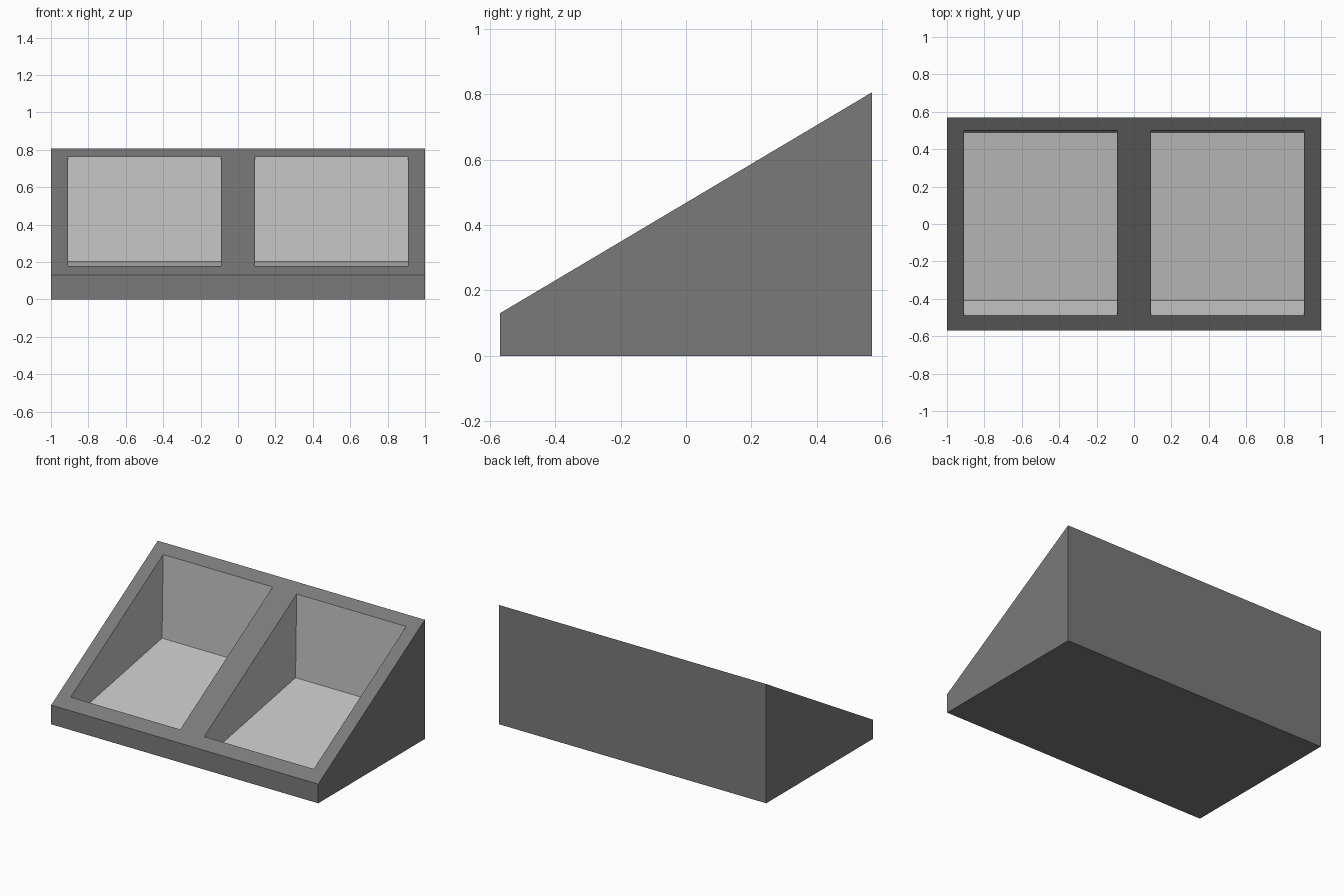
import bpy
import bmesh

if "Cube" in bpy.data.objects:
    bpy.data.objects.remove(bpy.data.objects["Cube"])

# Materials
def flat(name, v):
    m = bpy.data.materials.new(name)
    m.diffuse_color = (v, v, v, 1)
    m.use_nodes = True
    m.node_tree.nodes["Principled BSDF"].inputs["Base Color"].default_value = m.diffuse_color
    return m

dark = flat("dark_grey", 0.195)
light = flat("light_grey", 0.56)


def prism(name, profile, x0, x1):
    """Extrude a (y, z) profile along x."""
    bm = bmesh.new()
    face = bm.faces.new([bm.verts.new((x0, y, z)) for y, z in profile])
    out = bmesh.ops.extrude_face_region(bm, geom=[face])
    for v in out["geom"]:
        if isinstance(v, bmesh.types.BMVert):
            v.co.x = x1
    bmesh.ops.recalc_face_normals(bm, faces=bm.faces[:])
    mesh = bpy.data.meshes.new(name)
    bm.to_mesh(mesh)
    bm.free()
    ob = bpy.data.objects.new(name, mesh)
    bpy.context.collection.objects.link(ob)
    mesh.materials.append(dark)
    mesh.materials.append(light)
    return ob


# Solid wedge body
FRONT, BACK, LOW, HIGH = -0.57, 0.57, 0.13, 0.807
body = prism("sloped_bin", [(FRONT, 0), (BACK, 0), (BACK, HIGH), (FRONT, LOW)], -1, 1)

# Two recessed compartments with gently sloping floors
pocket = [(-0.41, 0.038), (0.487, 0.203), (0.502, 0.9), (-0.53, 0.248)]
bpy.context.view_layer.objects.active = body
for name, x0 in (("left_pocket_cutter", -0.91), ("right_pocket_cutter", 0.09)):
    cutter = prism(name, pocket, x0, x0 + 0.82)
    cutter.hide_render = True
    mod = body.modifiers.new(name, "BOOLEAN")
    mod.operation = "DIFFERENCE"
    mod.solver = "EXACT"
    mod.object = cutter
    bpy.ops.object.modifier_apply(modifier=mod.name)
    bpy.data.objects.remove(cutter, do_unlink=True)

# Compartment lining is light, everything on the outer hull is dark
for p in body.data.polygons:
    c = p.center
    slope_z = LOW + (c.y - FRONT) * (HIGH - LOW) / (BACK - FRONT)
    inside = abs(c.x) < 0.95 and abs(c.y) < 0.56 and 0.01 < c.z < slope_z - 0.01
    p.material_index = 1 if inside else 0
